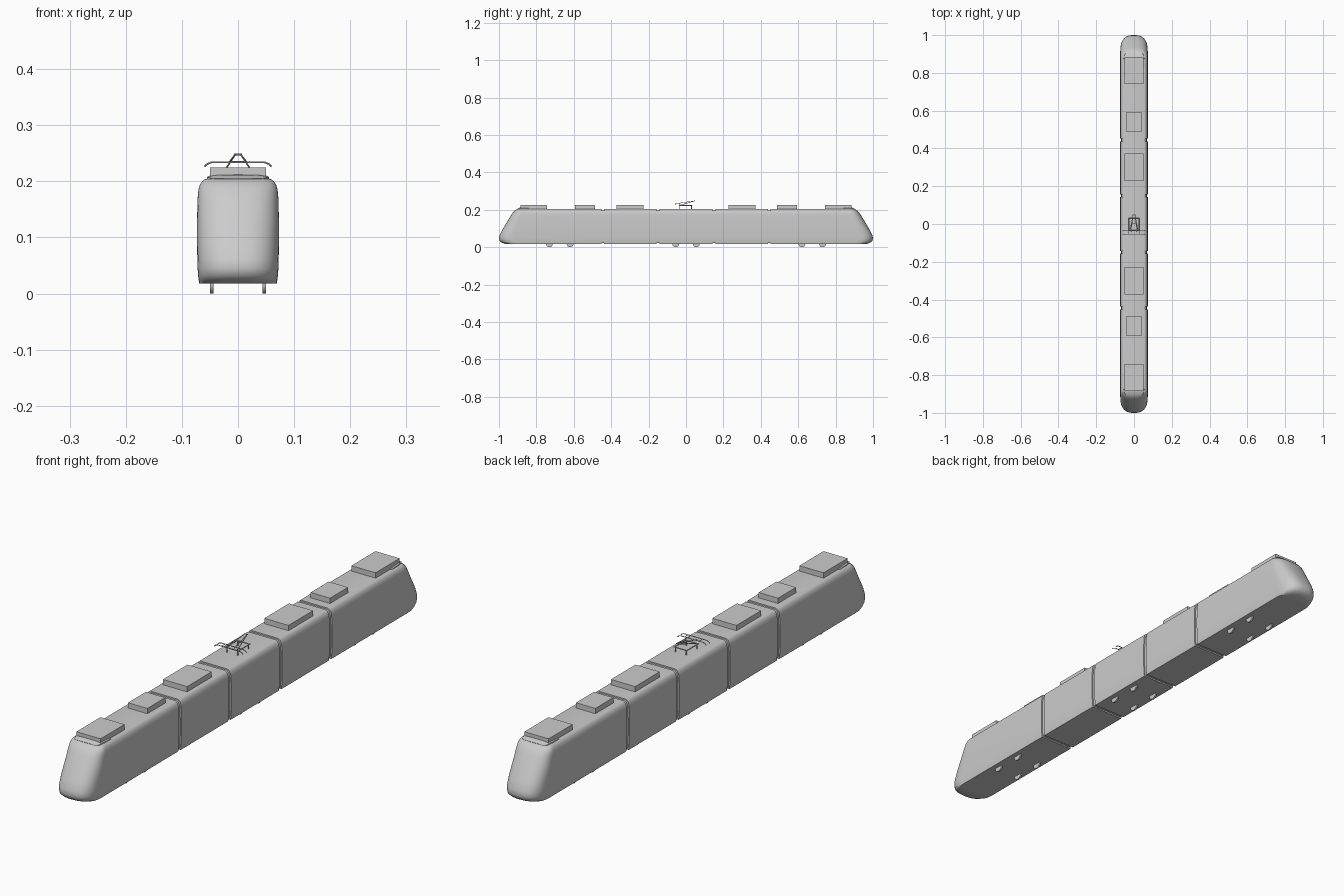
import bpy, bmesh, math
from mathutils import Vector, Matrix

if "Cube" in bpy.data.objects:
    bpy.data.objects.remove(bpy.data.objects["Cube"])

grey = bpy.data.materials.new("plain grey")
grey.use_nodes = True
grey.diffuse_color = (0.6, 0.6, 0.6, 1)
grey.node_tree.nodes["Principled BSDF"].inputs["Base Color"].default_value = (0.6, 0.6, 0.6, 1)


def finish(name, bm, smooth=None):
    bmesh.ops.recalc_face_normals(bm, faces=bm.faces)
    mesh = bpy.data.meshes.new(name)
    bm.to_mesh(mesh)
    bm.free()
    mesh.materials.append(grey)
    obj = bpy.data.objects.new(name, mesh)
    bpy.context.collection.objects.link(obj)
    if smooth:
        bpy.ops.object.select_all(action='DESELECT')
        obj.select_set(True)
        bpy.context.view_layer.objects.active = obj
        bpy.ops.object.shade_smooth_by_angle(angle=math.radians(smooth))
    return obj


def loft(name, rings, smooth=None):
    bm = bmesh.new()
    rows = [[bm.verts.new(p) for p in ring] for ring in rings]
    n = len(rows[0])
    for a, b in zip(rows, rows[1:]):
        for i in range(n):
            j = (i + 1) % n
            bm.faces.new((a[i], a[j], b[j], b[i]))
    bm.faces.new(rows[0])
    bm.faces.new(rows[-1])
    return finish(name, bm, smooth)


def box(name, lo, hi):
    lo, hi = Vector(lo), Vector(hi)
    bm = bmesh.new()
    size = Matrix.Diagonal((*(hi - lo), 1))
    bmesh.ops.create_cube(bm, size=1, matrix=Matrix.Translation((lo + hi) / 2) @ size)
    return finish(name, bm)


def rod(bm, a, b, r=0.0012):
    a, b = Vector(a), Vector(b)
    turn = (b - a).to_track_quat('Z', 'Y').to_matrix().to_4x4()
    bmesh.ops.create_cone(bm, cap_ends=True, segments=8, radius1=r, radius2=r,
                          depth=(b - a).length, matrix=Matrix.Translation((a + b) / 2) @ turn)


# Body levels: height, half width, nose tip, nose depth
levels = [(.018, .069, .968, .06), (.024, .070, .985, .07), (.032, .071, .995, .075),
          (.045, .072, 1.0, .08), (.062, .0725, .997, .08), (.09, .073, .984, .076),
          (.13, .073, .960, .068), (.17, .072, .936, .055), (.185, .0705, .926, .047),
          (.194, .068, .917, .04), (.200, .064, .909, .033), (.2035, .060, .902, .026),
          (.205, .054, .893, .02)]


def section(name, y0, y1, inset=0.0):
    half = [(w - inset, max(z, .018 + inset) if z < .1 else z - inset) for z, w, _, _ in levels]
    outline = half + [(-x, z) for x, z in reversed(half)]
    return loft(name, [[(x, y, z) for x, z in outline] for y in (y0, y1)], 40)


def cab(name, side, back=.452, steps=28):
    rings = []
    for z, w, tip, depth in levels:
        ring = [(side * w, side * back, z)]
        for i in range(steps + 1):
            a = math.pi * i / steps
            c, s = math.cos(a), max(math.sin(a), 0)
            x = w * math.copysign(abs(c) ** .8, c)
            ring.append((side * x, side * (tip - depth + depth * s ** .8), z))
        ring.append((-side * w, side * back, z))
        rings.append(ring)
    return loft(name, rings, 40)


# Car bodies and the recessed joints between them
section("middle_body", -.143, .143)
for side, tag in ((-1, "front"), (1, "back")):
    section(tag + "_body", side * .157, side * .438)
    cab(tag + "_cab", side)
    for n, y in (("inner", .15), ("outer", .445)):
        section(f"{tag}_{n}_joint", side * y - .009, side * y + .009, .005)

    # Low curved fairing above the windscreen
    rings = []
    for y, w, h in ((.83, .056, .0045), (.87, .056, .009), (.888, .053, .0075), (.902, .046, .001)):
        arc = [math.pi * i / 12 for i in range(13)]
        rings.append([(w * math.copysign(abs(math.cos(a)) ** .6, math.cos(a)), side * y,
                       .204 + h * max(math.sin(a), 0) ** .6) for a in arc])
    loft(tag + "_roof_fairing", rings, 40)

    # Roof equipment boxes
    for n, a, b, w in (("cab", .742, .884, .05), ("small", .487, .593, .04), ("large", .227, .372, .05)):
        box(f"{tag}_{n}_roof_box", (-w, min(side * a, side * b), .203),
            (w, max(side * a, side * b), .225))

# Wheels
for i, y in enumerate((-.73, -.62, -.055, .055, .62, .73)):
    for x, tag in ((.047, "left"), (-.047, "right")):
        bm = bmesh.new()
        rod(bm, (x - .003, y, .018), (x + .003, y, .018))
        bm.clear()
        bmesh.ops.create_cone(bm, cap_ends=True, segments=24, radius1=.018, radius2=.018, depth=.006,
                              matrix=Matrix.Translation((x, y, .018)) @ Matrix.Rotation(math.pi / 2, 4, 'Y'))
        finish(f"{tag}_wheel_{i + 1}", bm, 40)

# Pantograph base frame and feet
bm = bmesh.new()
for s in (-1, 1):
    rod(bm, (s * .026, -.035, .223), (s * .026, .032, .223), .002)
    for y in (-.033, .03):
        rod(bm, (s * .022, y, .204), (s * .022, y, .223), .0022)
for y in (-.035, .032):
    rod(bm, (-.028, y, .223), (.028, y, .223), .002)
finish("pantograph_frame", bm, 40)

# Pantograph arms
bm = bmesh.new()
for s in (-1, 1):
    rod(bm, (s * .02, -.03, .225), (s * .005, .048, .248), .0015)
    rod(bm, (s * .005, .048, .248), (s * .016, -.045, .234))
rod(bm, (-.007, .048, .248), (.007, .048, .248), .0015)
rod(bm, (-.013, .004, .235), (.013, .004, .235))
finish("pantograph_arms", bm, 40)

# Contact bows with drooping horns
bm = bmesh.new()
path = [(-.06, .226), (-.055, .231), (-.047, .234), (.047, .234), (.055, .231), (.06, .226)]
for y in (-.055, -.035):
    for (x0, z0), (x1, z1) in zip(path, path[1:]):
        rod(bm, (x0, y, z0), (x1, y, z1), .0015)
for s in (-1, 1):
    rod(bm, (s * .03, -.055, .234), (s * .03, -.035, .234))
finish("pantograph_bows", bm, 40)
